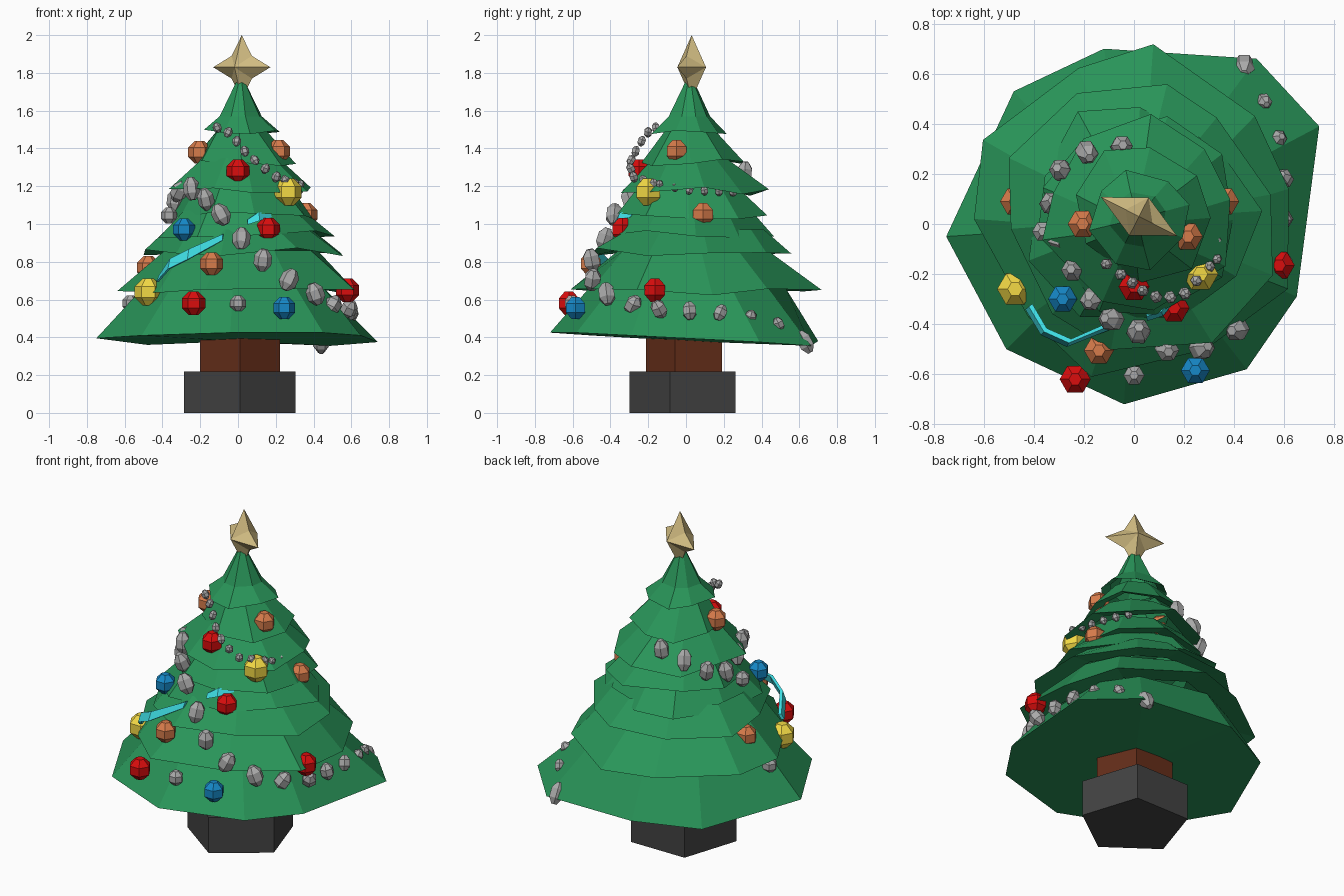
import bpy, bmesh, math, random
from mathutils import Vector, Matrix

if "Cube" in bpy.data.objects:
    bpy.data.objects.remove(bpy.data.objects["Cube"])

random.seed(4)


def material(name, rgb):
    m = bpy.data.materials.new(name)
    m.diffuse_color = (*rgb, 1)
    m.use_nodes = True
    m.node_tree.nodes["Principled BSDF"].inputs["Base Color"].default_value = m.diffuse_color
    return m


GREEN = material("needles", (0.022, 0.30, 0.10))
BROWN = material("bark", (0.13, 0.027, 0.01))
DARK = material("dark_pot", (0.055, 0.055, 0.055))
GOLD = material("gold", (0.66, 0.52, 0.23))
CYAN = material("cyan", (0.05, 0.75, 0.80))
GREY = material("bead_grey", (0.40, 0.40, 0.40))
RED = material("red", (0.70, 0.004, 0.004))
BLUE = material("blue", (0.008, 0.25, 0.58))
ORANGE = material("orange", (0.68, 0.20, 0.07))
YELLOW = material("yellow", (0.90, 0.70, 0.06))


def finish(name, bm, mat):
    bmesh.ops.recalc_face_normals(bm, faces=bm.faces[:])
    me = bpy.data.meshes.new(name)
    bm.to_mesh(me)
    bm.free()
    me.materials.append(mat)
    ob = bpy.data.objects.new(name, me)
    bpy.context.collection.objects.link(ob)
    return ob


def bridge(bm, a, b):
    n = len(a)
    for i in range(n):
        bm.faces.new((a[i], a[(i + 1) % n], b[(i + 1) % n], b[i]))


def prism(name, r, z0, z1, mat):
    # five-sided block with one corner towards the front
    bm = bmesh.new()
    rings = []
    for z in (z0, z1):
        rings.append([bm.verts.new((0.01 + r * math.sin(math.tau * i / 5),
                                    0.01 - r * math.cos(math.tau * i / 5), z)) for i in range(5)])
        bm.faces.new(rings[-1])
    bridge(bm, *rings)
    finish(name, bm, mat)


def ball(bm, pos, r, stretch=1.0, rot=Matrix()):
    # six-sided faceted bauble with flat caps
    rings = []
    for lat in (-67.5, -22.5, 22.5, 67.5):
        c, s = math.cos(math.radians(lat)), math.sin(math.radians(lat))
        rings.append([bm.verts.new(Vector(pos) + rot @ Vector((
            r * 1.08 * c * math.cos(math.tau * i / 6), r * 1.08 * c * math.sin(math.tau * i / 6),
            r * 1.08 * s * stretch))) for i in range(6)])
    for a, b in zip(rings, rings[1:]):
        bridge(bm, a, b)
    bm.faces.new(rings[0])
    bm.faces.new(rings[-1])


def tier(name, rim, centre, tops, closed=False):
    # ragged skirt: sloped outside through the rings in tops, plus an underside
    bm = bmesh.new()
    cx, cy, tx, ty = centre
    lower = [bm.verts.new(p) for p in rim]
    prev = lower
    for ztop, rtop in tops:
        ring = []
        for x, y, z in rim:
            a = math.atan2(y - cy, x - cx)
            rr = rtop * random.uniform(0.95, 1.05)
            ring.append(bm.verts.new((tx + rr * math.cos(a), ty + rr * math.sin(a), ztop)))
        bridge(bm, prev, ring)
        prev = ring
    if closed:
        c = bm.verts.new((cx, cy, 0.38))
        for i in range(len(lower)):
            bm.faces.new((lower[i], c, lower[(i + 1) % len(lower)]))
    else:
        inner = [bm.verts.new((cx + (x - cx) * 0.72, cy + (y - cy) * 0.72, z + 0.03)) for x, y, z in rim]
        bridge(bm, inner, lower)
    finish(name, bm, GREEN)


# Pot and trunk
prism("pot", 0.31, 0.0, 0.22, DARK)
prism("trunk", 0.223, 0.22, 0.42, BROWN)

# Lowest tier follows the measured outline
outline = [(-0.75, -0.05, 0.395), (-0.51, -0.50, 0.41), (-0.04, -0.72, 0.425), (0.45, -0.58, 0.425),
           (0.65, -0.29, 0.41), (0.74, 0.39, 0.375), (0.49, 0.66, 0.355), (-0.12, 0.70, 0.38),
           (-0.48, 0.53, 0.36)]
tier("tier_1", outline, (0, 0, 0, 0), [(0.66, 0.52)], True)

# Upper tiers: rim z, rim radius, upper rings (z, radius), sides, centre x and y
tiers = [(0.635, 0.635, [(0.86, 0.41)], 10, 0.01, 0.05),
         (0.85, 0.535, [(0.97, 0.39)], 10, 0.02, 0.02),
         (0.94, 0.455, [(1.08, 0.32)], 9, 0.02, 0.02),
         (1.04, 0.385, [(1.20, 0.26)], 9, 0.025, 0.03),
         (1.17, 0.385, [(1.35, 0.20)], 9, 0.025, 0.05),
         (1.325, 0.28, [(1.50, 0.13)], 8, 0.04, 0.045),
         (1.475, 0.195, [(1.57, 0.112), (1.75, 0.025)], 8, 0.02, 0.02)]
for k, (z, r, tops, n, cx, cy) in enumerate(tiers):
    phase = random.random()
    rim = []
    for i in range(n):
        a = math.tau * (i + phase + random.uniform(-0.18, 0.18)) / n
        rr = r * random.uniform(0.92, 1.09)
        rim.append((cx + rr * math.cos(a), cy + rr * math.sin(a), z + random.uniform(-0.02, 0.025)))
    tier(f"tier_{k + 2}", rim, (cx, cy, 0.015, 0.02), tops)

# Four-pointed star, turned a little about z
bm = bmesh.new()
pts = []
for i in range(8):
    a = math.tau * i / 8
    r = 0.17 if i % 2 == 0 else 0.085
    pts.append(bm.verts.new((r * math.cos(a), 0, r * math.sin(a))))
for side in (-0.085, 0.085):
    c = bm.verts.new((0, side, 0))
    for i in range(8):
        bm.faces.new((c, pts[i], pts[(i + 1) % 8]))
star = finish("star", bm, GOLD)
star.location = (0.02, 0.03, 1.83)
star.rotation_euler.z = math.radians(-27)

# Baubles by colour
baubles = {
    "red_baubles": (RED, 0.062, [(0, -0.25, 1.28), (0.16, -0.335, 0.97), (0.58, -0.165, 0.65),
                                 (-0.235, -0.62, 0.58)]),
    "blue_baubles": (BLUE, 0.058, [(-0.285, -0.30, 0.97), (0.245, -0.585, 0.555)]),
    "orange_baubles": (ORANGE, 0.06, [(-0.205, 0, 1.38), (0.215, -0.05, 1.385), (0.36, 0.09, 1.05),
                                      (-0.475, 0.09, 0.77), (-0.14, -0.505, 0.79)]),
    "yellow_baubles": (YELLOW, 0.072, [(0.265, -0.20, 1.17), (-0.475, -0.26, 0.64)]),
}
for name, (mat, r, places) in baubles.items():
    bm = bmesh.new()
    for p in places:
        ball(bm, p, r)
    finish(name, bm, mat)


# Bead garland: even beads along a path, size blending from r0 to r1
def garland(name, path, count, r0, r1, stretch):
    path = [Vector(p) for p in path]
    lengths = [(b - a).length for a, b in zip(path, path[1:])]
    bm = bmesh.new()
    for i in range(count):
        t = i / max(count - 1, 1)
        d, k = t * sum(lengths), 0
        while k < len(lengths) - 1 and d > lengths[k]:
            d -= lengths[k]
            k += 1
        p = path[k].lerp(path[k + 1], min(d / lengths[k], 1))
        rot = Matrix.Rotation(random.uniform(-0.5, 0.5), 4, 'X') @ Matrix.Rotation(random.uniform(-0.5, 0.5), 4, 'Y')
        ball(bm, p, r0 + (r1 - r0) * t, stretch, rot)
    finish(name, bm, GREY)


garland("garland_top", [(-0.11, -0.16, 1.51), (-0.04, -0.21, 1.48), (0.04, -0.27, 1.38),
                        (0.11, -0.30, 1.32), (0.20, -0.28, 1.25), (0.30, -0.17, 1.21)], 9, 0.022, 0.024, 1.2)
garland("garland_side", [(0.33, -0.14, 1.21), (0.33, 0.0, 1.18), (0.30, 0.12, 1.175),
                         (0.25, 0.25, 1.17)], 6, 0.02, 0.022, 1.1)
garland("garland_back", [(-0.05, 0.31, 1.27), (-0.16, 0.30, 1.25), (-0.28, 0.245, 1.18), (-0.335, 0.10, 1.12),
                         (-0.32, -0.035, 1.17), (-0.25, -0.18, 1.19), (-0.17, -0.30, 1.13)], 7, 0.043, 0.043, 1.4)
garland("garland_front", [(-0.09, -0.38, 1.05), (0.01, -0.425, 0.93), (0.13, -0.50, 0.81), (0.26, -0.50, 0.71),
                          (0.41, -0.42, 0.63)], 5, 0.047, 0.047, 1.25)
garland("garland_low", [(0.50, -0.28, 0.57), (0.59, -0.14, 0.55), (0.60, 0.19, 0.53), (0.57, 0.37, 0.50),
                        (0.52, 0.49, 0.47)], 6, 0.045, 0.03, 1.2)
bm = bmesh.new()
ball(bm, (0.44, 0.63, 0.375), 0.042, 1.5, Matrix.Rotation(0.5, 4, 'X'))
for p in [(-0.57, 0.0, 0.58), (0.0, -0.605, 0.58), (-0.365, -0.03, 1.045)]:
    ball(bm, p, 0.042)
finish("loose_beads", bm, GREY)


# Ribbon: strips lying on the needles, with tapering ends
def ribbon(name, path, w):
    bm = bmesh.new()
    rings = []
    for i, p in enumerate(path):
        h = w * (0.6 if i in (0, len(path) - 1) else 1)
        p = Vector(p)
        out = Vector((p.x, p.y, 0)).normalized() * 0.018
        up = Vector((0, 0, h))
        rings.append([bm.verts.new(v) for v in (p + up, p - up + out, p - up, p + up - out)])
    for a, b in zip(rings, rings[1:]):
        bridge(bm, a, b)
    bm.faces.new(rings[0])
    bm.faces.new(rings[-1])
    finish(name, bm, CYAN)


ribbon("ribbon_left", [(-0.42, -0.33, 0.71), (-0.36, -0.43, 0.79), (-0.26, -0.475, 0.84), (-0.08, -0.40, 0.93)], 0.028)
ribbon("ribbon_right", [(0.05, -0.37, 1.01), (0.11, -0.35, 1.04), (0.17, -0.28, 1.05)], 0.022)
